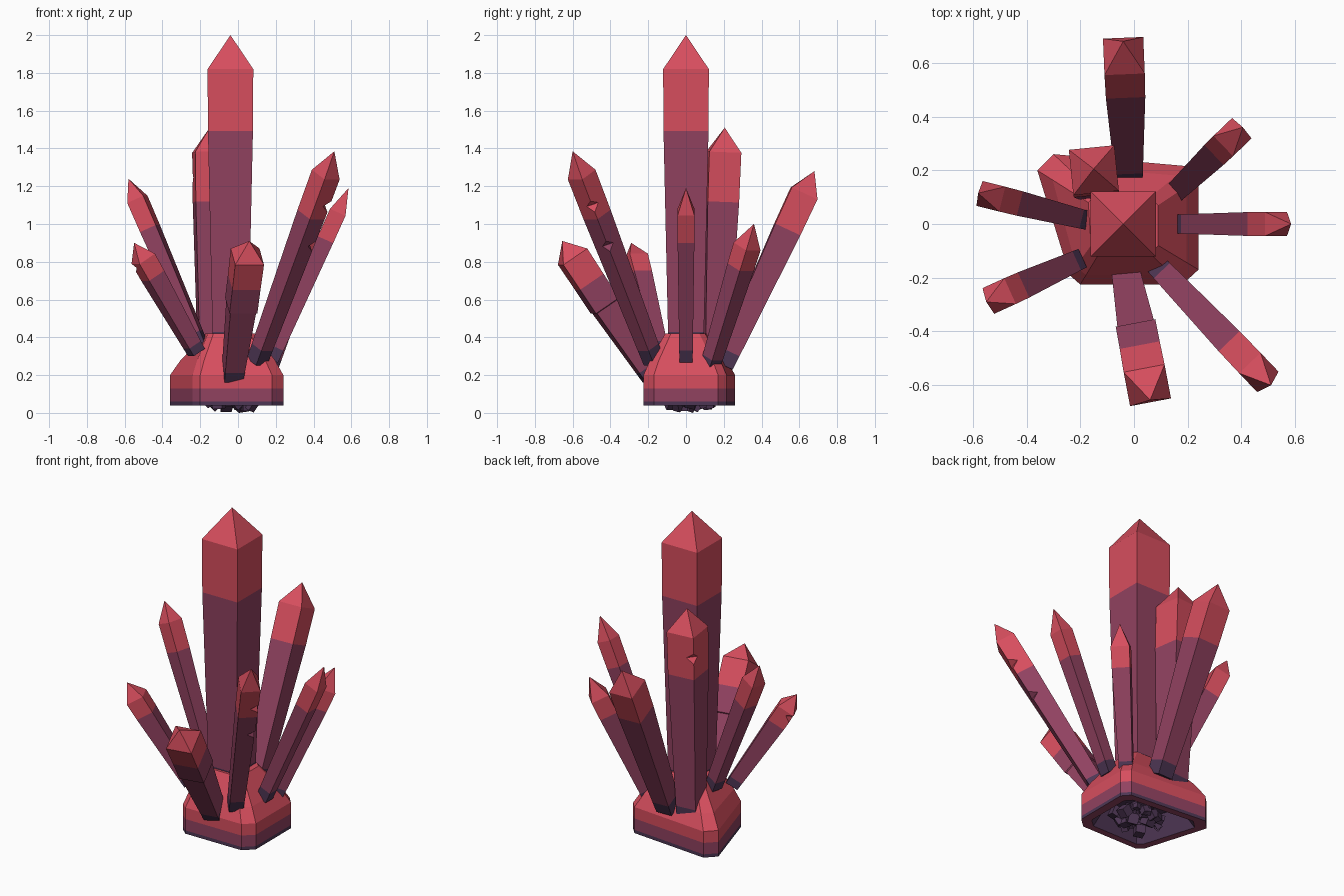
import bpy, bmesh, math, random
from mathutils import Vector, Matrix, Euler

if "Cube" in bpy.data.objects:
    bpy.data.objects.remove(bpy.data.objects["Cube"])

random.seed(4)


def material(name, rgb):
    m = bpy.data.materials.new(name)
    m.diffuse_color = (*rgb, 1)
    m.use_nodes = True
    m.node_tree.nodes["Principled BSDF"].inputs["Base Color"].default_value = m.diffuse_color
    return m


MATS = [material("crystal red", (0.679, 0.076, 0.112)),
        material("crystal plum", (0.283, 0.054, 0.117)),
        material("dark violet", (0.076, 0.037, 0.089))]
RED, PLUM, DARK = 0, 1, 2


def finish(name, bm):
    bmesh.ops.recalc_face_normals(bm, faces=bm.faces)
    me = bpy.data.meshes.new(name)
    bm.to_mesh(me)
    bm.free()
    for m in MATS:
        me.materials.append(m)
    ob = bpy.data.objects.new(name, me)
    bpy.context.collection.objects.link(ob)
    return ob


def loft(rings, colours, cap_end=True, cap_start=True):
    """Bridge rings of points; colours holds one index per span."""
    bm = bmesh.new()
    vs = [[bm.verts.new(p) for p in r] for r in rings]
    n = len(vs[0])
    for lo, hi, c in zip(vs, vs[1:], colours):
        for i in range(n):
            f = bm.faces.new((lo[i], lo[(i + 1) % n], hi[(i + 1) % n], hi[i]))
            f.material_index = c
    if cap_start:
        bm.faces.new(vs[0][::-1]).material_index = colours[0]
    if cap_end:
        bm.faces.new(vs[-1]).material_index = colours[-1]
    return bm, vs


def crystal(name, base, tip, w_top, w_base, point, step=False, chips=()):
    base, tip = Vector(base), Vector(tip)
    axis = tip - base
    length = axis.length
    a = axis.normalized()
    out = Vector((a.x, a.y, 0))
    out = out.normalized() if out.length > 0.02 else Vector((0, 1, 0))
    side = out.cross(a).normalized()
    out = a.cross(side).normalized()

    def width(t):
        return w_base + (w_top - w_base) * min(1, t / 0.75)

    def ring(t, w):
        c = base + axis * t
        return [c + (side * sx + out * sy) * w / 2
                for sx, sy in ((-1, -1), (1, -1), (1, 1), (-1, 1))]

    # dark foot, plum shaft, red head, pointed tip
    stops = [(0, w_base, DARK), (0.07, width(0.07), PLUM)]
    if step:
        stops += [(0.52, width(0.52), PLUM), (0.525, width(0.52) + 0.012, PLUM)]
    stops += [(0.7, width(0.7), RED), (1 - point / length, w_top, RED)]
    bm, vs = loft([ring(t, w) for t, w, _ in stops],
                  [c for _, _, c in stops[:-1]], cap_end=False)
    apex = bm.verts.new(tip)
    for i in range(4):
        bm.faces.new((vs[-1][i], vs[-1][(i + 1) % 4], apex)).material_index = RED
    ob = finish(name, bm)

    # V-shaped chips broken out of the long edges
    for t, sx, sy, size in chips:
        d = (side * sx + out * sy).normalized()
        k = d.cross(a)
        u, v = (d + a).normalized(), (d - a).normalized()
        pos = base + axis * t + d * width(t) * 0.72
        m = Matrix((u, v, k)).transposed().to_4x4()
        m.translation = pos
        cb = bmesh.new()
        bmesh.ops.create_cube(cb, size=1, matrix=m @ Matrix.Diagonal((size, size, 0.3, 1)))
        for f in cb.faces:
            f.material_index = RED if t > 0.7 else PLUM
        cutter = finish(name + "_chip_cutter", cb)
        cutter.hide_render = True
        cutter.hide_set(True)
        mod = ob.modifiers.new("chip", 'BOOLEAN')
        mod.operation = 'DIFFERENCE'
        mod.solver = 'EXACT'
        mod.object = cutter
    return ob


# Crystals: base centre, tip, head width, foot width, point length
crystal("main_crystal", (-.04, 0, .31), (-.04, 0, 2), .242, .185, .18)
crystal("rear_left_crystal", (-.145, .155, .2), (-.15, .205, 1.51), .17, .12, .13,
        chips=[(.8, -1, 1, .05)])
crystal("back_crystal", (-.02, .2, .25), (-.04, .68, 1.28), .15, .10, .13)
crystal("back_right_crystal", (.16, .125, .24), (.405, .36, 1.0), .105, .075, .13)
crystal("right_crystal", (.18, 0, .28), (.585, 0, 1.19), .09, .07, .14)
crystal("front_right_crystal", (.1, -.17, .27), (.51, -.6, 1.385), .11, .08, .14,
        chips=[(.76, -1, 1, .05), (.57, -1, 1, .045)])
crystal("front_crystal", (-.03, -.18, .19), (.06, -.655, .91), .155, .10, .10, step=True)
crystal("front_left_crystal", (-.22, -.14, .32), (-.55, -.29, .9), .105, .075, .10,
        chips=[(.82, 1, 1, .04)])
crystal("left_crystal", (-.2, .02, .36), (-.58, .115, 1.24), .095, .07, .12)

# Rock: outline lofted towards a smaller top, with a hollow underside
low = [(-.36, .2), (-.3, .26), (.2, .215), (.24, .17),
       (.24, -.17), (.18, -.225), (-.2, -.225), (-.24, -.19)]
top = [(-.17, .08), (-.14, .11), (.06, .1), (.09, .07),
       (.09, -.08), (.06, -.11), (-.13, -.11), (-.16, -.08)]


def rock_ring(z, t=0.0, s=1.0):
    return [((x0 + (x1 - x0) * t + .04) * s - .04, (y0 + (y1 - y0) * t) * s, z)
            for (x0, y0), (x1, y1) in zip(low, top)]


rock, _ = loft([rock_ring(.16, s=.6), rock_ring(.04, s=.82), rock_ring(.04),
                rock_ring(.06), rock_ring(.13), rock_ring(.2),
                rock_ring(.28, .3), rock_ring(.42, 1)],
               [DARK, PLUM, DARK, PLUM, RED, RED, RED])
finish("rock_base", rock)

# Rubble: small dark chunks under the rock
rubble = bmesh.new()
for i in range(34):
    r, ang = .15 * math.sqrt(random.random()), random.uniform(0, math.tau)
    s = random.uniform(.03, .06)
    rot = Euler([random.uniform(0, 3) for _ in range(3)]).to_matrix().to_4x4()
    pos = Vector((r * math.cos(ang) - .02, r * .8 * math.sin(ang) + .02,
                  random.uniform(.045, .12)))
    bmesh.ops.create_cube(rubble, size=s, matrix=Matrix.Translation(pos) @ rot)
low_z = min(v.co.z for v in rubble.verts)
for v in rubble.verts:
    v.co.z -= low_z
for f in rubble.faces:
    f.material_index = DARK
finish("rubble", rubble)
